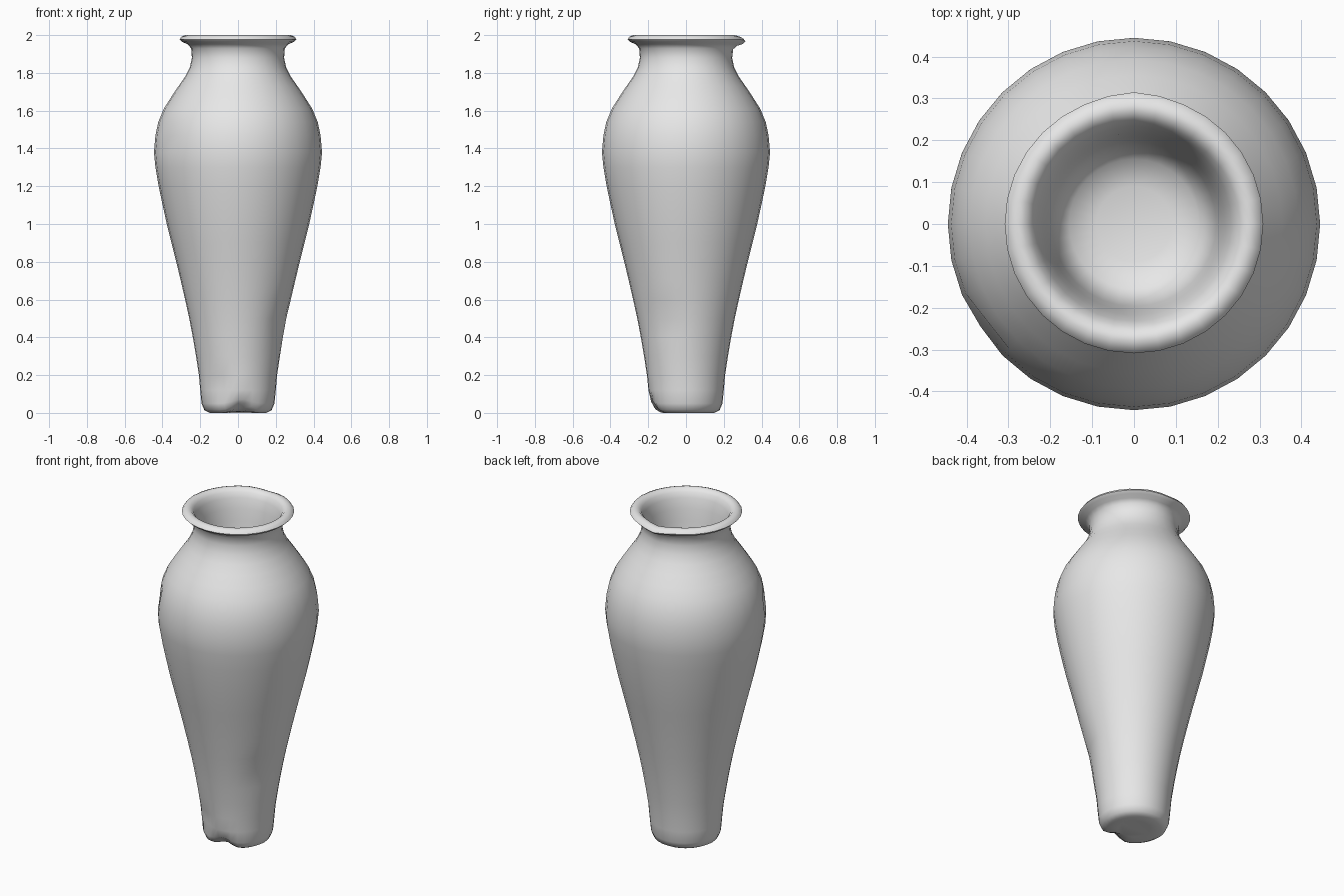
import bpy, bmesh, math
from mathutils import Vector

if "Cube" in bpy.data.objects:
    bpy.data.objects.remove(bpy.data.objects["Cube"])

SEGMENTS = 32

clay = bpy.data.materials.new("grey clay")
clay.diffuse_color = (0.8, 0.8, 0.8, 1)
clay.use_nodes = True
clay.node_tree.nodes["Principled BSDF"].inputs["Base Color"].default_value = clay.diffuse_color

# Lathe profile (radius, height): foot, body, shoulder, neck, rim, inner pocket
profile = [
    (0.09, 0.004), (0.15, 0.0), (0.178, 0.015), (0.193, 0.05), (0.20, 0.12),
    (0.207, 0.2), (0.222, 0.3), (0.239, 0.4), (0.258, 0.5), (0.28, 0.6),
    (0.303, 0.7), (0.327, 0.8), (0.352, 0.9), (0.377, 1.0), (0.399, 1.1),
    (0.42, 1.2), (0.437, 1.3), (0.445, 1.38), (0.437, 1.47), (0.422, 1.54),
    (0.393, 1.61), (0.355, 1.67), (0.315, 1.73), (0.28, 1.78), (0.255, 1.83),
    (0.244, 1.88), (0.248, 1.93), (0.267, 1.952), (0.295, 1.964),
    (0.309, 1.978), (0.299, 1.992), (0.28, 2.0), (0.262, 1.997),
    (0.245, 1.98), (0.232, 1.95), (0.218, 1.89), (0.208, 1.82),
    (0.197, 1.74), (0.183, 1.67), (0.155, 1.63), (0.09, 1.61),
]

# Worn spots: centre, spread, displacement
dents = [
    ((0.02, -0.19, 0.0), 0.06, (0, 0.02, 0.045)),
    ((-0.10, -0.18, 0.13), 0.06, (0.008, 0.018, 0)),
    ((-0.36, -0.24, 1.45), 0.06, (0.012, 0.01, 0)),
    ((0.24, -0.12, 0.48), 0.10, (-0.012, 0.006, 0)),
    ((0.0, 0.30, 1.98), 0.07, (0, 0.006, -0.012)),
]


def worn(p):
    shift = Vector((0, 0, 0))
    for centre, spread, move in dents:
        d = (p - Vector(centre)).length / spread
        shift += Vector(move) * math.exp(-d * d)
    return p + shift


bm = bmesh.new()
rings = []
for r, z in profile:
    ring = []
    for i in range(SEGMENTS):
        a = 2 * math.pi * i / SEGMENTS
        ring.append(bm.verts.new(worn(Vector((r * math.cos(a), r * math.sin(a), z)))))
    rings.append(ring)

# Walls between neighbouring rings
for low, high in zip(rings, rings[1:]):
    for i in range(SEGMENTS):
        j = (i + 1) % SEGMENTS
        bm.faces.new((low[i], low[j], high[j], high[i]))

# Underside and pocket floor
bm.faces.new(list(reversed(rings[0])))
bm.faces.new(rings[-1])
bmesh.ops.recalc_face_normals(bm, faces=bm.faces[:])

mesh = bpy.data.meshes.new("vase")
bm.to_mesh(mesh)
bm.free()
mesh.materials.append(clay)
vase = bpy.data.objects.new("vase", mesh)
bpy.context.collection.objects.link(vase)

# Smooth shading with the sharp foot edge kept
bpy.context.view_layer.objects.active = vase
vase.select_set(True)
bpy.ops.object.shade_smooth_by_angle(angle=math.radians(50))
